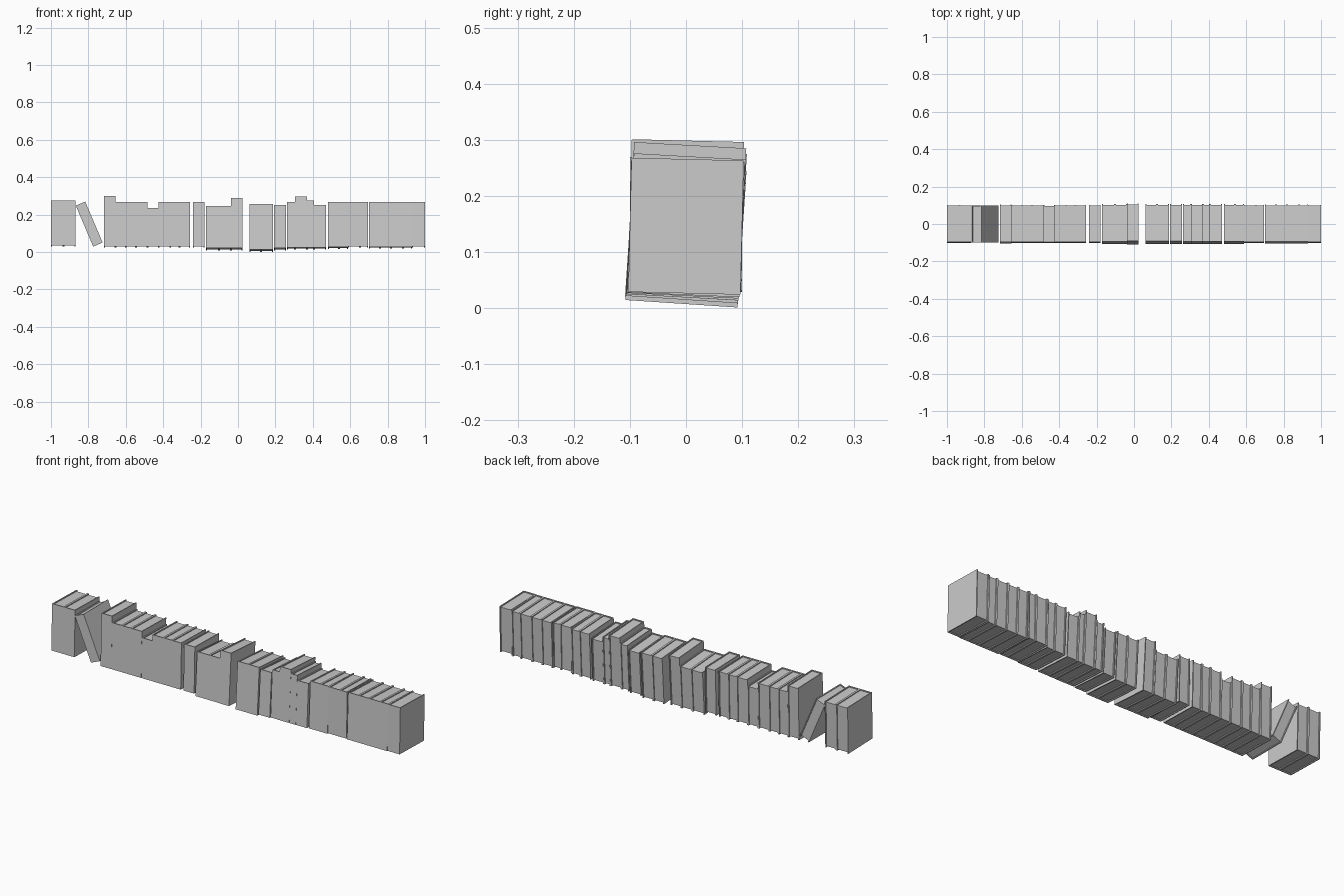
import bpy, bmesh
from math import radians, sin, cos
from mathutils import Matrix, Vector

if "Cube" in bpy.data.objects:
    bpy.data.objects.remove(bpy.data.objects["Cube"])

DEPTH = 0.2
BOARD = 0.005   # cover thickness
INSET = 0.005   # pages sit back from the cover edges


def add_prism(bm, profile, z0, z1):
    """Extrude a flat xy outline from z0 to z1."""
    face = bm.faces.new([bm.verts.new((x, y, z0)) for x, y in profile])
    out = bmesh.ops.extrude_face_region(bm, geom=[face])
    top = [g for g in out["geom"] if isinstance(g, bmesh.types.BMVert)]
    bmesh.ops.translate(bm, verts=top, vec=(0, 0, z1 - z0))


def book(name, width, height, matrix):
    """U-shaped cover (spine at -y) around a recessed page block."""
    w, d, t = width / 2, DEPTH / 2, BOARD
    bm = bmesh.new()
    # cover: two boards joined by the spine
    add_prism(bm, [(-w, -d), (w, -d), (w, d), (w - t, d), (w - t, -d + t),
                   (-w + t, -d + t), (-w + t, d), (-w, d)], 0, height)
    # pages
    a, b = w - t, d - INSET
    add_prism(bm, [(-a, -d + t), (a, -d + t), (a, b), (-a, b)],
              INSET, height - INSET)
    bmesh.ops.recalc_face_normals(bm, faces=bm.faces)
    mesh = bpy.data.meshes.new(name)
    bm.to_mesh(mesh)
    bm.free()
    ob = bpy.data.objects.new(name, mesh)
    ob.matrix_world = matrix
    bpy.context.collection.objects.link(ob)


# groups: backward tilt in degrees, front bottom height, start x, (end x, top z) of each book
groups = [
    (1.4, 0.034, -1.000, [(-0.932, 0.275), (-0.868, 0.275)]),
    (1.4, 0.029, -0.717, [(-0.655, 0.301), (-0.600, 0.268), (-0.546, 0.268),
                          (-0.484, 0.268), (-0.424, 0.236), (-0.362, 0.268),
                          (-0.312, 0.268), (-0.257, 0.268)]),
    (1.4, 0.029, -0.241, [(-0.180, 0.268)]),
    (3.8, 0.021, -0.170, [(-0.102, 0.246), (-0.038, 0.246), (0.024, 0.288)]),
    (3.8, 0.0145, 0.062, [(0.123, 0.258), (0.186, 0.258)]),
    (3.8, 0.022, 0.193, [(0.257, 0.251)]),
    (3.2, 0.025, 0.262, [(0.305, 0.268), (0.369, 0.296), (0.406, 0.276),
                         (0.470, 0.251)]),
    (2.8, 0.027, 0.481, [(0.540, 0.268), (0.588, 0.268)]),
    (1.4, 0.029, 0.588, [(0.652, 0.268), (0.695, 0.268)]),
    (2.4, 0.028, 0.700, [(0.759, 0.268), (0.818, 0.268), (0.882, 0.268),
                         (0.930, 0.268)]),
    (1.4, 0.029, 0.930, [(1.000, 0.268)]),
]

n = 1
for tilt, z0, x, books in groups:
    a = radians(tilt)
    for x1, top in books:
        h = (top - z0) / cos(a)
        loc = Vector(((x + x1) / 2, -h / 2 * sin(a), z0 - DEPTH / 2 * sin(a)))
        book(f"book_{n:02d}", x1 - x, h,
             Matrix.Translation(loc) @ Matrix.Rotation(-a, 4, 'X'))
        x = x1
        n += 1

# book leaning into the gap
book("leaning_book", 0.055, 0.238,
     Matrix.Translation((-0.749, 0, 0.040)) @ Matrix.Rotation(radians(-23), 4, 'Y'))
